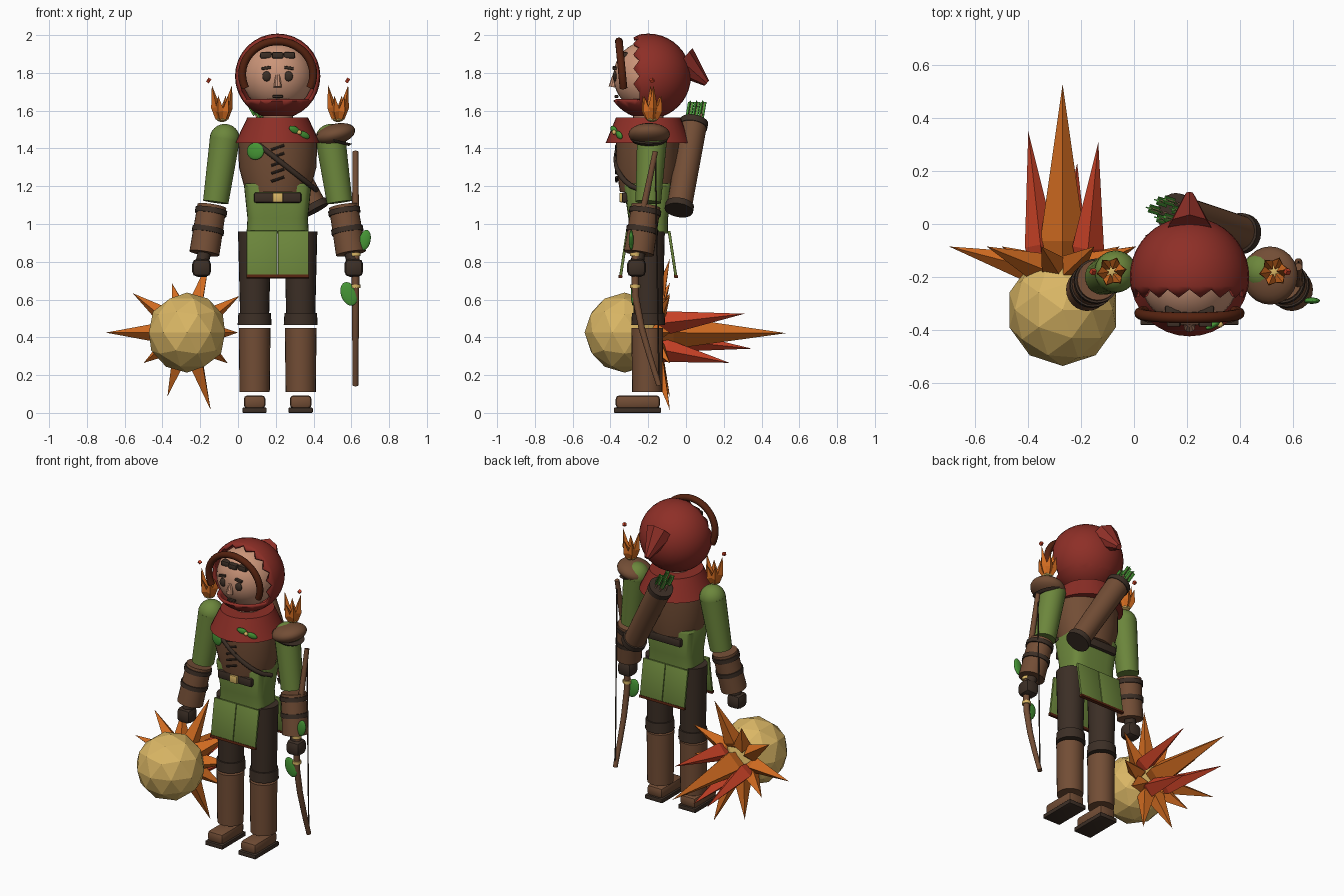
import bpy, bmesh, math
from mathutils import Vector, Matrix, Euler

cube = bpy.data.objects.get("Cube")
if cube:
    bpy.data.objects.remove(cube, do_unlink=True)


def material(name, r, g, b):
    m = bpy.data.materials.new(name)
    m.use_nodes = True
    m.diffuse_color = (r, g, b, 1)
    m.node_tree.nodes["Principled BSDF"].inputs["Base Color"].default_value = (r, g, b, 1)
    return m


RED = material("hood red", .27, .028, .02)
GREEN = material("cloth green", .15, .24, .045)
LEAF = material("leaf green", .06, .3, .035)
BROWN = material("leather brown", .17, .075, .036)
DARK = material("dark leather", .045, .028, .019)
SKIN = material("skin", .6, .3, .19)
GOLD = material("gold", .7, .47, .13)
ORANGE = material("flame orange", .65, .15, .015)
FIRE = material("flame red", .6, .055, .02)
WOOD = material("red brown wood", .09, .016, .005)

CX, CY = .21, -.2          # body axis
smooth_parts = []


def add(name, bm, mat, smooth=True):
    bmesh.ops.recalc_face_normals(bm, faces=bm.faces)
    me = bpy.data.meshes.new(name)
    bm.to_mesh(me)
    bm.free()
    me.materials.append(mat)
    ob = bpy.data.objects.new(name, me)
    bpy.context.collection.objects.link(ob)
    if smooth:
        smooth_parts.append(ob)
    return ob


def tube(name, a, b, r0, r1, mat, n=24, smooth=True):
    a, b = Vector(a), Vector(b)
    d = b - a
    m = Matrix.Translation((a + b) / 2) @ d.to_track_quat('Z', 'Y').to_matrix().to_4x4()
    bm = bmesh.new()
    bmesh.ops.create_cone(bm, cap_ends=True, segments=n, radius1=r0, radius2=r1, depth=d.length, matrix=m)
    return add(name, bm, mat, smooth)


def ball(name, c, size, mat, rot=(0, 0, 0), n=24):
    m = Matrix.LocRotScale(Vector(c), Euler(rot), Vector(size))
    bm = bmesh.new()
    bmesh.ops.create_uvsphere(bm, u_segments=n, v_segments=n // 2, radius=1, matrix=m)
    return add(name, bm, mat)


def box(name, c, size, mat, bevel=0, rot=(0, 0, 0)):
    bm = bmesh.new()
    bmesh.ops.create_cube(bm, size=1, matrix=Matrix.LocRotScale(Vector(c), Euler(rot), Vector(size)))
    if bevel:
        bmesh.ops.bevel(bm, geom=bm.edges[:], offset=bevel, segments=2, affect='EDGES', profile=.5)
    return add(name, bm, mat)


def loft(name, rings, mat, power=2, n=32):
    """Stack of superellipse rings (z, rx, ry) around the body axis."""
    bm, rows = bmesh.new(), []
    for z, rx, ry in rings:
        row = []
        for i in range(n):
            c, s = math.cos(math.tau * i / n), math.sin(math.tau * i / n)
            x, y = (math.copysign(abs(v) ** (2 / power), v) for v in (c, s))
            row.append(bm.verts.new((CX + rx * x, CY + ry * y, z)))
        rows.append(row)
    for lo, hi in zip(rows, rows[1:]):
        for i in range(n):
            bm.faces.new((lo[i], lo[(i + 1) % n], hi[(i + 1) % n], hi[i]))
    bm.faces.new(rows[0])
    bm.faces.new(rows[-1])
    return add(name, bm, mat)


def path(name, pts, radius, mat, taper=1):
    cu = bpy.data.curves.new(name, 'CURVE')
    cu.dimensions = '3D'
    cu.bevel_depth, cu.bevel_resolution, cu.use_fill_caps = radius, 3, True
    sp = cu.splines.new('POLY')
    sp.points.add(len(pts) - 1)
    for i, p in enumerate(pts):
        sp.points[i].co = (*p, 1)
        sp.points[i].radius = 1 - (1 - taper) * abs(2 * i / (len(pts) - 1) - 1)
    cu.materials.append(mat)
    ob = bpy.data.objects.new(name, cu)
    bpy.context.collection.objects.link(ob)
    return ob


# Torso, tunic and shoulder cape
loft("torso", [(1.17, .17, .15), (1.3, .205, .17), (1.45, .21, .17), (1.52, .15, .12)], BROWN)
loft("tunic", [(.95, .165, .105), (1.03, .16, .105), (1.2, .178, .13), (1.215, .17, .125)], GREEN, 4)
loft("shoulder_cape", [(1.43, .225, .225), (1.565, .16, .17)], RED)
tube("neck", (CX, CY, 1.5), (CX, CY, 1.65), .08, .08, SKIN)

# Belt, buckle, lacing and chest strap
for side, nm in ((-1, "front"), (1, "back")):
    box("belt_" + nm, (CX, CY + side * .125, 1.14), (.25, .03, .055), DARK, .01)
    for k in (-1, 1):
        box("skirt_panel_" + nm, (CX + k * .083, CY + side * .128, .845), (.163, .015, .24), GREEN, .003, (side * .15, 0, 0))
        box("skirt_hem_" + nm, (CX + k * .083, CY + side * .147, .722), (.166, .02, .016), WOOD, 0, (side * .15, 0, 0))
box("belt_buckle", (CX, CY - .14, 1.14), (.055, .025, .05), GOLD, .006)
for i in range(5):
    z = 1.405 - i * .042
    tube("lace", (CX - .035, CY - .168, z - .012), (CX + .035, CY - .168, z + .012), .007, .007, DARK, 8)
strap = []
for i in range(13):
    t = i / 12
    x = .07 + .345 * t
    strap.append((x, CY - .17 * math.sqrt(max(0, 1 - ((x - CX) / .21) ** 2)), 1.45 - .27 * t))
path("chest_strap", strap, .014, DARK)

# Head and hood
HC = Vector((CX, CY, 1.782))
ball("head", HC, (.188, .185, .188), SKIN, n=32)
bm = bmesh.new()
bmesh.ops.create_uvsphere(bm, u_segments=32, v_segments=20, radius=.217, matrix=Matrix.Rotation(math.pi / 2, 4, 'X'))
for co, no in (((0, -.045, 0), (0, 1, 0)), ((0, 0, -.125), (0, 0, 1))):
    bmesh.ops.bisect_plane(bm, geom=bm.verts[:] + bm.edges[:] + bm.faces[:], plane_co=co, plane_no=no)
front = [f for f in bm.faces if f.calc_center_median().y < -.045 and f.calc_center_median().z > -.125]
bmesh.ops.delete(bm, geom=front, context='FACES')
for v in bm.verts:
    if abs(v.co.y + .045) < .001 and v.co.z > -.1:
        if round(math.atan2(v.co.z, v.co.x) / (math.tau / 32)) % 2:
            v.co.y -= .035
            v.co *= .215 / v.co.length
bmesh.ops.translate(bm, verts=bm.verts, vec=HC)
hood = add("hood", bm, RED)
mod = hood.modifiers.new("thickness", 'SOLIDIFY')
mod.thickness = .018
mod.offset = 0
tube("hood_point", (CX, -.025, 1.865), (CX, .11, 1.745), .09, .018, RED, 8, False)

# Circlet arching over the brow
arc = []
for i in range(33):
    a = math.radians(-24 + 228 * i / 32)
    arc.append((CX + .188 * math.cos(a), -.338 - .09 * (.188 * math.sin(a)), 1.792 + .175 * math.sin(a)))
path("circlet", arc, .021, WOOD)

# Face
for k in (-1, 1):
    ball("eye", (CX + k * .058, CY - .176, 1.782), (.023, .012, .027), DARK, n=16)
    box("eyebrow", (CX + k * .06, CY - .178, 1.826), (.05, .02, .016), DARK, .004, (0, k * .15, 0))
for k in (-1, 0, 1):
    box("hair_lock", (CX + k * .062, CY - .142 + abs(k) * .012, 1.893), (.062, .045, .034), DARK, .009)
tube("nose", (CX, CY - .175, 1.79), (CX, CY - .188, 1.725), .013, .022, SKIN, 10)
box("mouth", (CX, CY - .168, 1.675), (.055, .02, .014), DARK, .004)

# Arms and legs, mirrored about the body axis
for k, nm in ((-1, "right_"), (1, "left_")):
    def P(x, y, z):
        return Vector((CX + k * x, y, z))
    sh, el = P(.28, -.18, 1.45), P(.328, -.2, 1.115)
    e2, wr = P(.348, -.212, 1.095), P(.388, -.25, .845)
    ball(nm + "shoulder", sh, (.08, .08, .08), GREEN)
    tube(nm + "upper_arm", sh, el, .08, .068, GREEN)
    tube(nm + "bracer", e2, wr, .077, .08, BROWN)
    for t in (.12, .52):
        c, d = e2.lerp(wr, t), (wr - e2).normalized() * .014
        tube(nm + "bracer_band", c - d, c + d, .085, .085, DARK)
    tube(nm + "wrist", wr, P(.402, -.26, .79), .035, .035, DARK, 12)
    box(nm + "hand", P(.403, -.262, .768), (.1, .1, .095), DARK, .028)
    tube(nm + "trouser", P(.122, -.2, .96), P(.122, -.2, .48), .088, .076, DARK)
    tube(nm + "knee_cuff", P(.122, -.2, .465), P(.122, -.2, .53), .09, .086, DARK)
    tube(nm + "boot_shaft", P(.122, -.205, .11), P(.122, -.205, .45), .08, .084, BROWN)
    box(nm + "shoe", P(.122, -.255, .058), (.115, .235, .07), BROWN, .02)
    box(nm + "sole", P(.122, -.257, .014), (.128, .25, .028), DARK, .005)

# Left shoulder guard
ball("shoulder_guard", (.515, -.195, 1.475), (.108, .11, .055), BROWN, (0, -.25, 0))
tube("shoulder_guard_rim", (.504, -.195, 1.435), (.508, -.195, 1.45), .085, .1, DARK)

# Flames and embers above the shoulders
for fx, ex, nm in ((-.085, -.155, "right_"), (.53, .58, "left_")):
    ball(nm + "flame_base", (fx, -.18, 1.555), (.03, .03, .015), GOLD, n=12)
    for i in range(6):
        a = math.tau * i / 6 + .15
        out = Vector((math.cos(a), math.sin(a), 0))
        foot = Vector((fx, -.18, 1.555)) + out * .022
        tip = Vector((fx, -.18, 1.735 if i % 3 == 0 else 1.68)) + out * .054
        tube(nm + "flame", foot, foot.lerp(tip, .35), .012, .025, ORANGE, 4, False)
        tube(nm + "flame_tip", foot.lerp(tip, .35), tip, .025, 0, ORANGE, 4, False)
    box(nm + "ember", (ex, -.18, 1.76), (.018, .018, .018), FIRE, 0, (.6, .6, 0))

# Quiver with arrows
q0, q1 = Vector((.405, -.035, 1.09)), Vector((.16, .04, 1.53))
qd = (q1 - q0).normalized()
tube("quiver", q0, q1, .066, .072, BROWN)
for nm, c in (("bottom", q0), ("top", q1)):
    tube("quiver_band_" + nm, c - qd * .02, c + qd * .015, .076, .076, DARK)
for i in range(6):
    a = math.tau * i / 6
    off = Vector((math.cos(a), math.sin(a), 0)) * .038
    end = q1 + off + qd * (.13 if i % 2 else .105)
    tube("arrow", q1 + off - qd * .1, end, .006, .006, SKIN, 6)
    for turn in (0, math.pi / 2):
        rot = (qd.to_track_quat('Z', 'Y').to_matrix() @ Matrix.Rotation(turn, 3, 'Z')).to_euler()
        box("fletching", end - qd * .035, (.032, .005, .075), LEAF, 0, rot)

# Bow, string and bow leaves
BX = .622
limb = [(-.162, 1.385), (-.19, 1.25), (-.222, 1.1), (-.255, .93), (-.27, .77),
        (-.268, .62), (-.235, .45), (-.192, .3), (-.143, .145)]
path("bow", [(BX, y, z) for y, z in limb], .021, BROWN, .7)
tube("bow_string", (BX, -.162, 1.38), (BX, -.143, .15), .004, .004, DARK, 6)
for z in (.84, .67):
    tube("bow_band", (BX, -.269, z - .01), (BX, -.269, z + .01), .027, .027, GOLD, 12)
ball("bow_leaf_upper", (.672, -.29, .915), (.03, .012, .055), LEAF, (0, .2, 0))
ball("bow_leaf_lower", (.587, -.28, .63), (.042, .012, .065), LEAF, (0, -.35, 0))

# Chest leaves and brooch
ball("chest_leaf", (.092, -.355, 1.385), (.048, .012, .045), LEAF, (0, 0, -.35))
for s in (-1, 1):
    ball("brooch_leaf", (.325 + s * .026, -.368 + s * .014, 1.485 - s * .014), (.034, .011, .018), LEAF, (0, .4, .5))
ball("brooch_stone", (.325, -.38, 1.485), (.013, .012, .013), GOLD, n=12)

# Flaming orb
OC = Vector((-.27, -.325, .425))
bm = bmesh.new()
bmesh.ops.create_icosphere(bm, subdivisions=2, radius=.212, matrix=Matrix.Translation(OC))
add("orb", bm, GOLD, False)


def spike(name, base, tip, r, mat):
    base, tip = Vector(base), Vector(tip)
    mid = base.lerp(tip, .15)
    tube(name, base, mid, r * .6, r, mat, 4, False)
    tube(name + "_tip", mid, tip, r, 0, mat, 4, False)


# Outer flame ring, given as angle and reach
ring = [(0, .27), (35, .34), (73, .41), (107, .275), (144, .355), (180, .43),
        (215, .28), (253, .355), (287, .43), (323, .27)]
for deg, reach in ring:
    a = math.radians(deg)
    out = Vector((math.cos(a), 0, math.sin(a)))
    back = OC + Vector((0, .15, 0))
    spike("ring_flame", back + out * .08, back + out * reach + Vector((0, .09, 0)), .055, ORANGE)

# Trailing flames
spike("tail_flame", (-.27, -.17, .425), (-.27, .53, .422), .085, ORANGE)
for base, tip in (((-.345, -.16, .39), (-.4, .35, .34)),
                  ((-.18, -.16, .47), (-.135, .31, .525)),
                  ((-.24, -.16, .34), (-.215, .23, .265))):
    spike("tail_flame_red", base, tip, .06, FIRE)

# Smooth shading with sharp edges kept
bpy.ops.object.select_all(action='DESELECT')
for ob in smooth_parts:
    ob.select_set(True)
bpy.context.view_layer.objects.active = smooth_parts[0]
bpy.ops.object.shade_smooth_by_angle(angle=math.radians(35))
